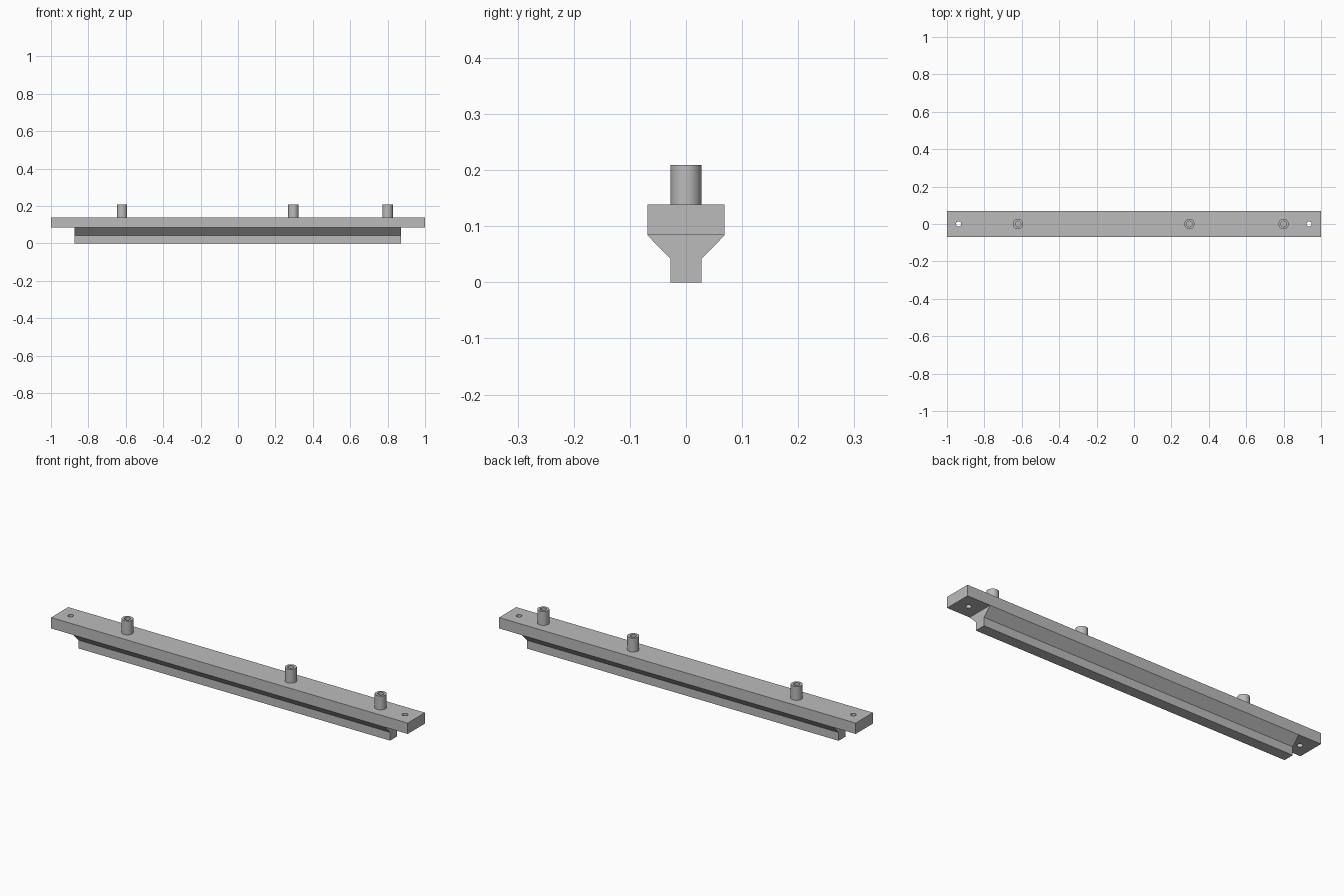
import bpy
import bmesh
from math import cos, sin, tau

cube = bpy.data.objects.get("Cube")
if cube:
    bpy.data.objects.remove(cube, do_unlink=True)

PLATE_Z, TOP_Z, TUBE_Z = 0.084, 0.139, 0.209
HALF_Y, STEM_Y = 0.069, 0.0275

grey = bpy.data.materials.new("plain grey")
grey.use_nodes = True
colour = (0.5, 0.5, 0.5, 1)
grey.diffuse_color = colour
grey.node_tree.nodes["Principled BSDF"].inputs["Base Color"].default_value = colour


def add_object(name, bm):
    bmesh.ops.recalc_face_normals(bm, faces=bm.faces)
    mesh = bpy.data.meshes.new(name)
    bm.to_mesh(mesh)
    bm.free()
    mesh.materials.append(grey)
    obj = bpy.data.objects.new(name, mesh)
    bpy.context.collection.objects.link(obj)
    return obj


def extrude_profile(name, profile, x0, x1):
    """Sweep a (y, z) outline along x."""
    bm = bmesh.new()
    face = bm.faces.new([bm.verts.new((x0, y, z)) for y, z in profile])
    result = bmesh.ops.extrude_face_region(bm, geom=[face], use_keep_orig=True)
    verts = [v for v in result["geom"] if isinstance(v, bmesh.types.BMVert)]
    bmesh.ops.translate(bm, verts=verts, vec=(x1 - x0, 0, 0))
    return add_object(name, bm)


def lathe(name, x, profile, sides=32):
    """Turn an (r, z) outline around a vertical axis at x; close the loop."""
    bm = bmesh.new()
    rings = [[bm.verts.new((x + r * cos(tau * i / sides), r * sin(tau * i / sides), z))
              for i in range(sides)] for r, z in profile]
    for a, b in zip(rings, rings[1:] + rings[:1]):
        for i in range(sides):
            j = (i + 1) % sides
            bm.faces.new((a[i], a[j], b[j], b[i]))
    obj = add_object(name, bm)
    bpy.ops.object.select_all(action="DESELECT")
    obj.select_set(True)
    bpy.context.view_layer.objects.active = obj
    bpy.ops.object.shade_smooth_by_angle()
    return obj


# Top plate
plate = extrude_profile("top_plate", [(-HALF_Y, PLATE_Z), (HALF_Y, PLATE_Z),
                                      (HALF_Y, TOP_Z), (-HALF_Y, TOP_Z)], -1, 1)

# Screw holes through both plate ends
for side, x in (("right", -0.938), ("left", 0.936)):
    bm = bmesh.new()
    bmesh.ops.create_cone(bm, cap_ends=True, segments=24, radius1=0.0135,
                          radius2=0.0135, depth=0.3)
    bmesh.ops.translate(bm, verts=bm.verts, vec=(x, 0, TOP_Z))
    cutter = add_object(side + "_hole_cutter", bm)
    cut = plate.modifiers.new(side + "_hole", "BOOLEAN")
    cut.object = cutter
    cut.solver = "EXACT"
    bpy.context.view_layer.objects.active = plate
    bpy.ops.object.modifier_apply(modifier=cut.name)
    bpy.data.objects.remove(cutter, do_unlink=True)

# Keel with flared shoulders under the plate
half = [(STEM_Y, 0), (STEM_Y, 0.042), (HALF_Y, PLATE_Z)]
extrude_profile("keel", half + [(-y, z) for y, z in reversed(half)], -0.875, 0.872)

# Hollow pegs on top
for name, x in (("right_peg", -0.62), ("middle_peg", 0.296), ("left_peg", 0.8)):
    lathe(name, x, [(STEM_Y, TOP_Z), (STEM_Y, TUBE_Z), (0.015, TUBE_Z), (0.015, TOP_Z)])
